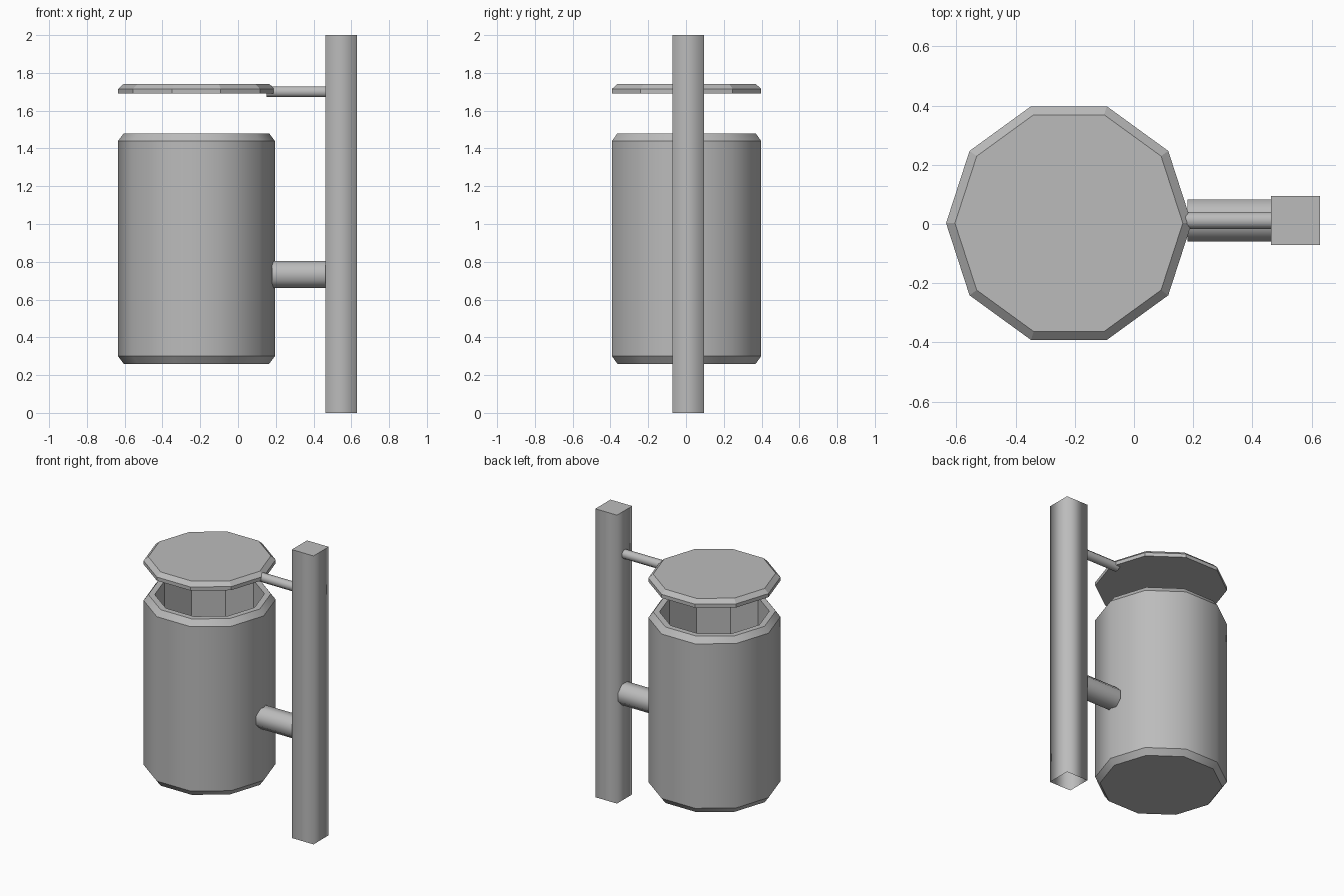
import bpy
import bmesh
from math import cos, sin, pi
from mathutils import Matrix

cube = bpy.data.objects.get("Cube")
if cube:
    bpy.data.objects.remove(cube, do_unlink=True)

grey = bpy.data.materials.new("plain grey")
grey.use_nodes = True
grey.diffuse_color = (0.5, 0.5, 0.5, 1)
grey.node_tree.nodes["Principled BSDF"].inputs["Base Color"].default_value = (0.5, 0.5, 0.5, 1)


def stack(name, profile, sides, turn=0.0, smooth=(), cap_start=True, cap_end=True, place=Matrix()):
    """Skin a list of (radius, height) rings; bands listed in smooth are shaded round."""
    bm = bmesh.new()
    rings = []
    for r, z in profile:
        angles = [turn + 2 * pi * i / sides for i in range(sides)]
        rings.append([bm.verts.new((r * cos(a), r * sin(a), z)) for a in angles])
    for band, (low, high) in enumerate(zip(rings, rings[1:])):
        for i in range(sides):
            j = (i + 1) % sides
            face = bm.faces.new((low[i], low[j], high[j], high[i]))
            face.smooth = band in smooth
    if cap_start:
        bm.faces.new(rings[0][::-1])
    if cap_end:
        bm.faces.new(rings[-1])
    # keep the rings crisp while the sides blend
    for ring in rings:
        for i in range(sides):
            edge = bm.edges.get((ring[i], ring[(i + 1) % sides]))
            edge.smooth = False
    bm.transform(place)
    mesh = bpy.data.meshes.new(name)
    bm.to_mesh(mesh)
    bm.free()
    mesh.materials.append(grey)
    obj = bpy.data.objects.new(name, mesh)
    bpy.context.collection.objects.link(obj)
    return obj


bin_place = Matrix.Translation((-0.22, 0.003, 0))

# Hollow ten-sided container with chamfered rim and base
stack("bin_body",
      [(0.385, 0.26), (0.415, 0.30), (0.415, 1.44), (0.385, 1.48), (0.345, 1.48), (0.345, 0.32)],
      10, smooth=(0, 1, 2), place=bin_place)

# Flat lid floating above the opening
stack("lid", [(0.415, 1.69), (0.415, 1.715), (0.385, 1.742)], 10, place=bin_place)

# Square post, open underneath
stack("post", [(0.1175, 0), (0.1175, 2)], 4, turn=pi / 4, smooth=(0,), cap_start=False,
      place=Matrix.Translation((0.546, 0.012, 0)))

# Eight-sided arms joining the post to the container and the lid
for name, radius, start, z in (("lower_arm", 0.077, 0.18, 0.733), ("upper_arm", 0.031, 0.15, 1.70)):
    stack(name, [(radius, start), (radius, 0.47)], 8, turn=pi / 8, smooth=(0,),
          place=Matrix.Translation((0, 0.012, z)) @ Matrix.Rotation(pi / 2, 4, "Y"))
